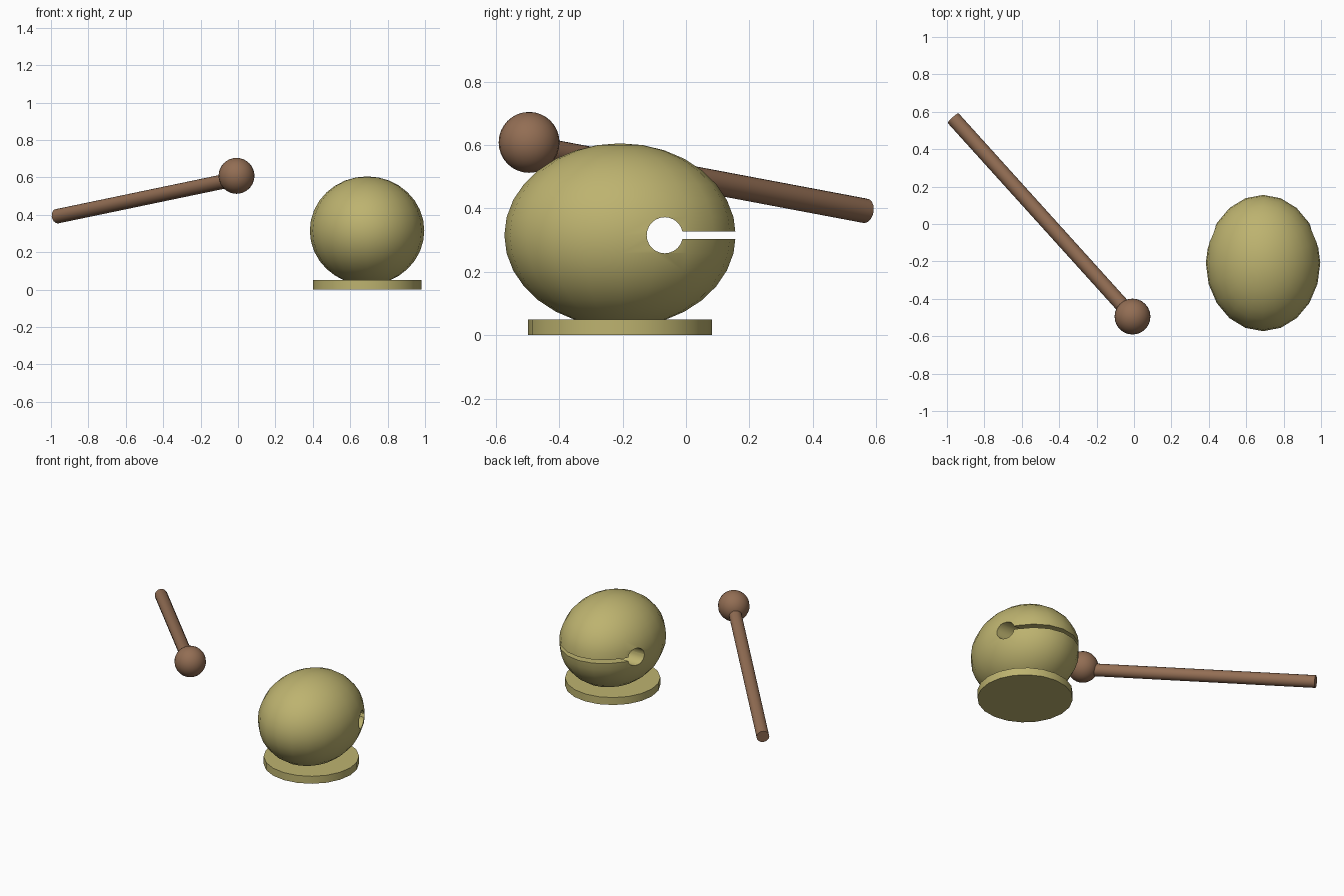
import bpy
from mathutils import Vector

if "Cube" in bpy.data.objects:
    bpy.data.objects.remove(bpy.data.objects["Cube"])


def material(name, color):
    m = bpy.data.materials.new(name)
    m.diffuse_color = (*color, 1)
    m.use_nodes = True
    m.node_tree.nodes["Principled BSDF"].inputs["Base Color"].default_value = m.diffuse_color
    return m


wood = material("pale_wood", (0.51, 0.45, 0.16))
brown = material("brown_wood", (0.29, 0.155, 0.088))


def finish(name, mat=None):
    ob = bpy.context.object
    ob.name = name
    if mat:
        ob.data.materials.append(mat)
    bpy.ops.object.transform_apply(location=False, rotation=True, scale=True)
    return ob


def ball(name, loc, radii, segments, rings, mat):
    bpy.ops.mesh.primitive_uv_sphere_add(segments=segments, ring_count=rings, radius=1, location=loc)
    bpy.context.object.scale = radii
    return finish(name, mat)


def rod(name, start, end, radius, sides, mat=None):
    a, b = Vector(start), Vector(end)
    bpy.ops.mesh.primitive_cylinder_add(
        vertices=sides, radius=radius, depth=(b - a).length, location=(a + b) / 2,
        rotation=(b - a).to_track_quat('Z', 'Y').to_euler())
    return finish(name, mat)


def smooth(ob):
    bpy.ops.object.select_all(action='DESELECT')
    ob.select_set(True)
    bpy.context.view_layer.objects.active = ob
    bpy.ops.object.shade_smooth_by_angle(angle=0.6)


CX, CY, CZ = 0.69, -0.208, 0.315   # drum centre
HOLE_Y = -0.067

# Drum body and the disc it rests on
body = ball("drum_body", (CX, CY, CZ), (0.306, 0.365, 0.29), 20, 16, wood)
base = rod("drum_base", (CX, CY, 0), (CX, CY, 0.05), 0.29, 20, wood)

# Cutters: round sound hole through the sides, and a slot opening to the back
hole = rod("hole_cutter", (CX - 0.5, HOLE_Y, CZ), (CX + 0.5, HOLE_Y, CZ), 0.057, 24)
bpy.ops.mesh.primitive_cube_add(size=1, location=(CX, HOLE_Y + 0.2, CZ))
bpy.context.object.scale = (1, 0.4, 0.024)
slot = finish("slot_cutter")

for cutter in (hole, slot):
    mod = body.modifiers.new(cutter.name, 'BOOLEAN')
    mod.operation = 'DIFFERENCE'
    mod.solver = 'EXACT'
    mod.object = cutter
    bpy.context.view_layer.objects.active = body
    bpy.ops.object.modifier_apply(modifier=mod.name)
    bpy.data.objects.remove(cutter)

# Mallet: ball head on a long slanted stick
head = ball("mallet_head", (-0.008, -0.495, 0.608), (0.096,) * 3, 24, 16, brown)
stick = rod("mallet_stick", (-0.008, -0.495, 0.592), (-0.967, 0.566, 0.392), 0.039, 16, brown)

for ob in (body, base, head, stick):
    smooth(ob)
